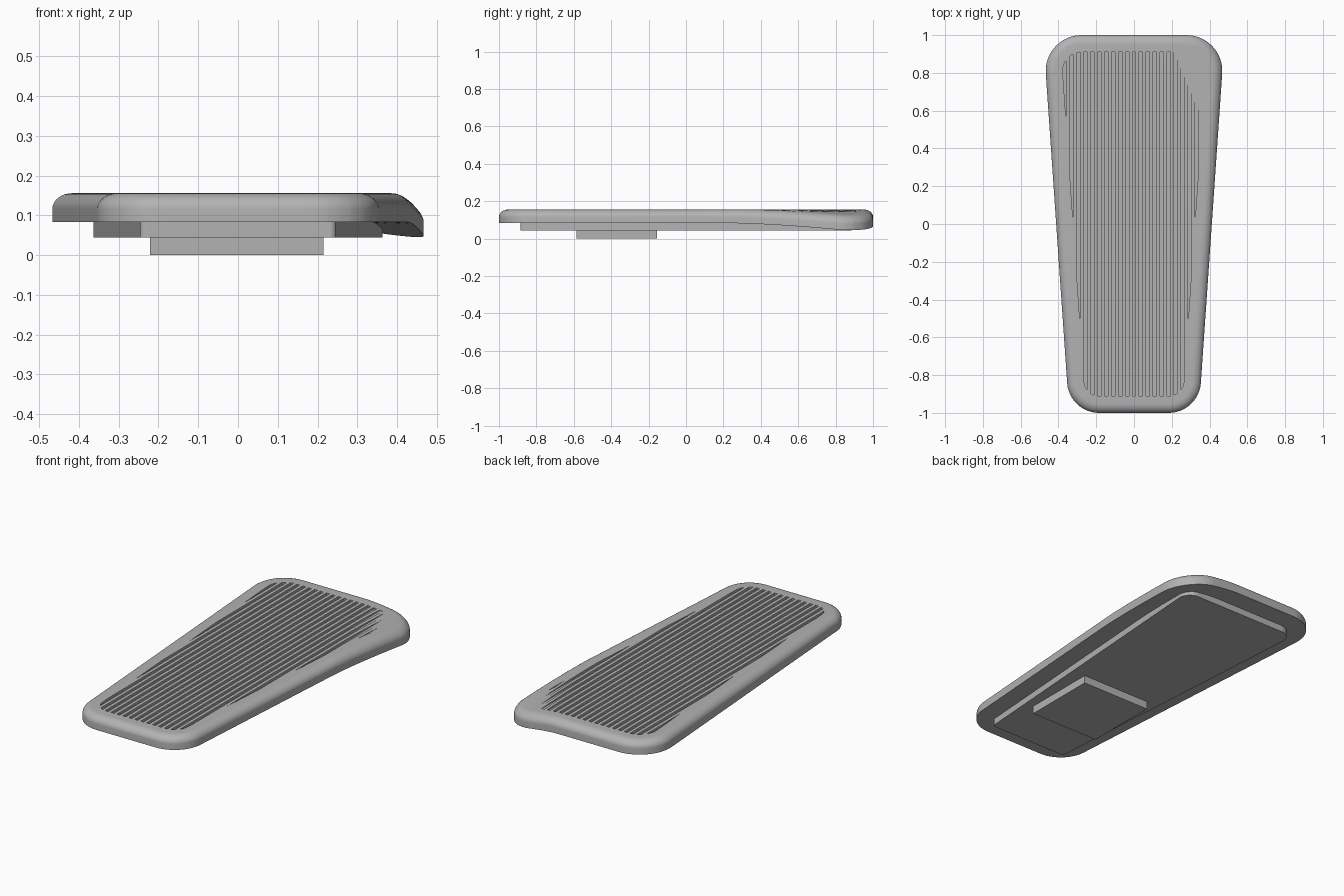
import bpy, bmesh, math
from mathutils import Vector

cube = bpy.data.objects.get("Cube")
if cube:
    bpy.data.objects.remove(cube, do_unlink=True)

TAPER = 0.069          # sideways widening per unit of y
TOP, UNDER = 0.156, 0.083
GROOVE_DEPTH = 0.012
PITCH = 0.037          # groove spacing

rubber = bpy.data.materials.new("grey_rubber")
rubber.use_nodes = True
GREY = (0.45, 0.45, 0.45, 1)
rubber.diffuse_color = GREY
rubber.node_tree.nodes["Principled BSDF"].inputs["Base Color"].default_value = GREY


def outline(half_mid, end, r_front, r_back, inset=0.0, steps=12):
    """Rounded trapezoid, counter-clockwise, moved inwards by inset."""
    lean = -math.atan(TAPER)
    right = []
    for sign, r, a0, a1 in ((-1, r_front, -math.pi / 2, lean),
                            (1, r_back, lean, math.pi / 2)):
        cy = sign * (end - r)
        cx = half_mid + TAPER * cy - r * math.hypot(1, TAPER)
        for i in range(steps + 1):
            a = a0 + (a1 - a0) * i / steps
            right.append((cx + (r - inset) * math.cos(a),
                          cy + (r - inset) * math.sin(a)))
    return right + [(-x, y) for x, y in reversed(right)]


def loft(bm, layers):
    """Skin a stack of (outline, height) layers and cap both ends."""
    rings = [[bm.verts.new((x, y, z)) for x, y in pts] for pts, z in layers]
    for low, high in zip(rings, rings[1:]):
        for i in range(len(low)):
            j = (i + 1) % len(low)
            bm.faces.new((low[i], low[j], high[j], high[i]))
    bm.faces.new(rings[0][::-1])
    bm.faces.new(rings[-1])


def cut(bm, co, normal, clear=False):
    return bmesh.ops.bisect_plane(
        bm, geom=bm.verts[:] + bm.edges[:] + bm.faces[:], dist=1e-6,
        plane_co=co, plane_no=normal, clear_outer=clear)


def finish(bm, name):
    mesh = bpy.data.meshes.new(name)
    bm.to_mesh(mesh)
    bm.free()
    mesh.materials.append(rubber)
    obj = bpy.data.objects.new(name, mesh)
    bpy.context.collection.objects.link(obj)
    return obj


def plate_outline(inset):
    return outline(0.412, 1.0, 0.17, 0.19, inset)


# Pad plate with a rounded upper rim
FILLET_W, FILLET_H = 0.05, 0.04
layers = [(plate_outline(0), UNDER)]
for i in range(9):
    a = i / 8 * math.pi / 2
    layers.append((plate_outline(FILLET_W * (1 - math.cos(a))),
                   TOP - FILLET_H * (1 - math.sin(a))))
bm = bmesh.new()
loft(bm, layers)
for i in range(16):
    cut(bm, (0.04 + 0.027 * i, 0, 0), (1, 0, 0))
for i in range(20):
    cut(bm, (0, 0.1 + 0.044 * i, 0), (0, 1, 0))

# One back corner bends downwards
for v in bm.verts:
    reach = 0.92 * v.co.x + 0.39 * v.co.y - 0.49
    if reach > 0:
        v.co.z -= 0.265 * reach ** 1.5
plate = finish(bm, "pad_plate")

# Lengthwise grip grooves, trimmed to the inset outline
grooves = bmesh.new()
for k in range(-10, 11):
    strip = bmesh.new()
    loft(strip, [(plate_outline(0.09), TOP - GROOVE_DEPTH),
                 (plate_outline(0.09), TOP + 0.05)])
    for side in (-1, 1):
        res = cut(strip, (k * PITCH + side * PITCH / 4, 0, 0), (side, 0, 0), True)
        rim = [e for e in res["geom_cut"] if isinstance(e, bmesh.types.BMEdge)]
        if rim:
            bmesh.ops.holes_fill(strip, edges=rim)
    bmesh.ops.recalc_face_normals(strip, faces=strip.faces[:])
    temp = bpy.data.meshes.new("strip")
    strip.to_mesh(temp)
    strip.free()
    grooves.from_mesh(temp)
    bpy.data.meshes.remove(temp)
cutter = finish(grooves, "groove_cutter")
cutter.hide_render = True

mod = plate.modifiers.new("grooves", 'BOOLEAN')
mod.operation = 'DIFFERENCE'
mod.solver = 'EXACT'
mod.object = cutter
bpy.context.view_layer.objects.active = plate
bpy.ops.object.select_all(action='DESELECT')
plate.select_set(True)
bpy.ops.object.modifier_apply(modifier=mod.name)
bpy.data.objects.remove(cutter, do_unlink=True)
bpy.ops.object.shade_smooth_by_angle(angle=math.radians(30))

# Backing slab under the plate
bm = bmesh.new()
slab = outline(0.307, 0.885, 0.015, 0.07)
loft(bm, [(slab, 0.045), (slab, UNDER + 0.01)])
finish(bm, "backing_slab")

# Square mounting block at the bottom
bm = bmesh.new()
bmesh.ops.create_cube(bm, size=1)
for v in bm.verts:
    v.co = Vector((v.co.x * 0.436 - 0.003, v.co.y * 0.43 - 0.37,
                   0.0 if v.co.z < 0 else 0.05))
finish(bm, "mounting_block")
